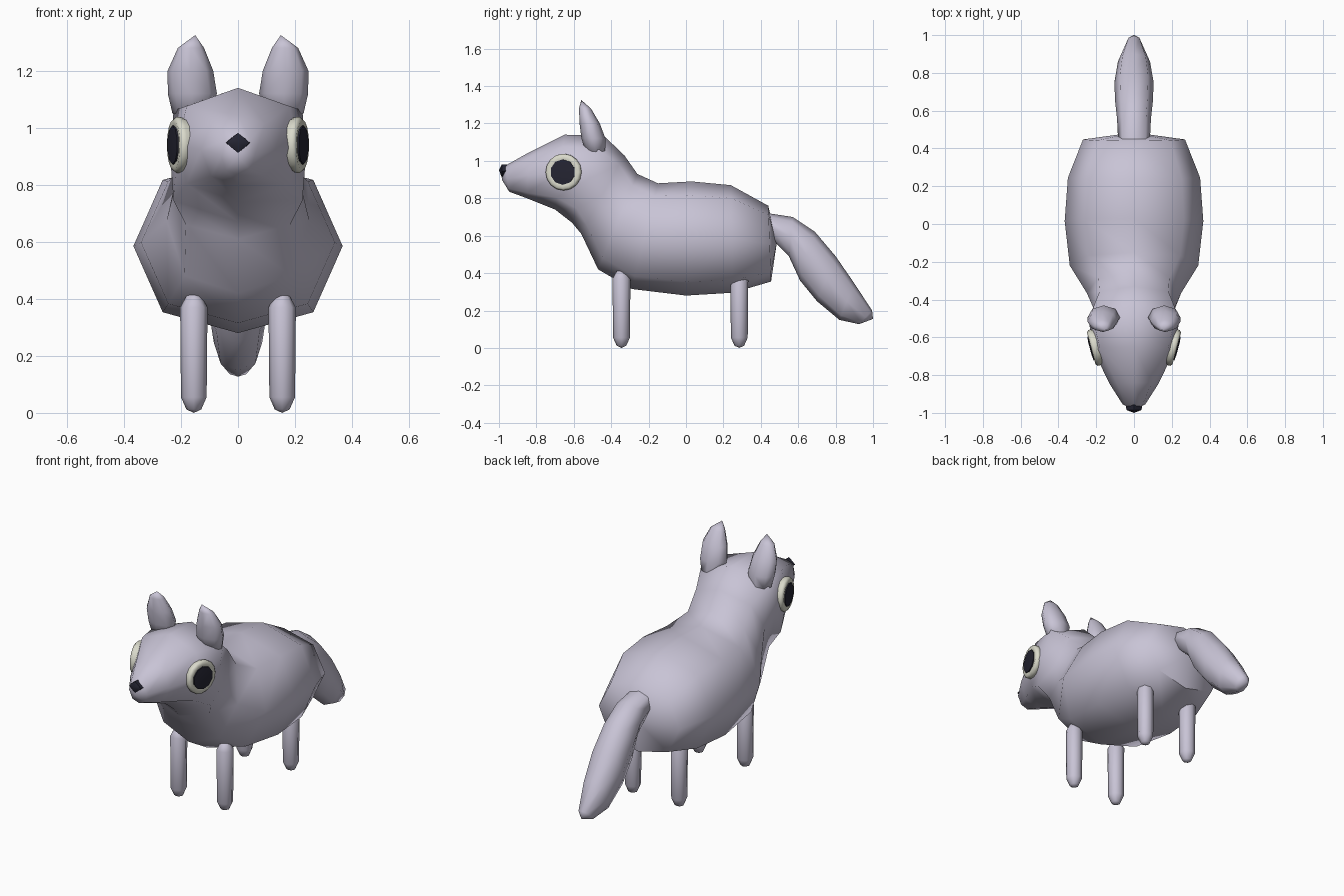
import bpy, bmesh, math
from mathutils import Vector, Matrix

if "Cube" in bpy.data.objects:
    bpy.data.objects.remove(bpy.data.objects["Cube"])


def material(name, rgb):
    m = bpy.data.materials.new(name)
    m.diffuse_color = (*rgb, 1)
    m.use_nodes = True
    m.node_tree.nodes["Principled BSDF"].inputs["Base Color"].default_value = m.diffuse_color
    return m


FUR = material("lavender grey fur", (0.58, 0.55, 0.67))
WHITE = material("eye cream", (0.70, 0.70, 0.60))
DARK = material("dark navy", (0.018, 0.018, 0.032))


def finish(bm, name, mat, angle=65, mirror=False):
    """Turn a bmesh into a smooth object, optionally mirrored in x."""
    bmesh.ops.recalc_face_normals(bm, faces=bm.faces)
    me = bpy.data.meshes.new(name)
    bm.to_mesh(me)
    bm.free()
    ob = bpy.data.objects.new(name, me)
    bpy.context.collection.objects.link(ob)
    me.materials.append(mat)
    if mirror:
        ob.modifiers.new("mirror", "MIRROR").use_mirror_merge = False
    bpy.ops.object.select_all(action="DESELECT")
    ob.select_set(True)
    bpy.context.view_layer.objects.active = ob
    bpy.ops.object.shade_smooth_by_angle(angle=math.radians(angle))
    return ob


def loft(name, rings, start, end, mat=FUR, **kw):
    """Skin a list of point rings and close both ends with a fan to a point."""
    bm = bmesh.new()
    loops = [[bm.verts.new(p) for p in r] for r in rings]
    n = len(loops[0])
    for a, b in zip(loops, loops[1:]):
        for i in range(n):
            j = (i + 1) % n
            bm.faces.new((a[i], a[j], b[j], b[i]))
    for loop, tip in ((loops[0], start), (loops[-1], end)):
        c = bm.verts.new(tip)
        for i in range(n):
            bm.faces.new((loop[i], loop[(i + 1) % n], c))
    return finish(bm, name, mat, **kw)


def section(top, bottom, w, dx=0.72, dz=0.76):
    """Eight-sided slice between a top and a bottom (y, z) point, half width w."""
    t, b = Vector((0, *top)), Vector((0, *bottom))
    mid, half = (t + b) / 2, (t - b) / 2
    shape = [(0, 1), (dx, dz), (1, 0), (dx, -dz), (0, -1), (-dx, -dz), (-1, 0), (-dx, dz)]
    return [mid + half * v + Vector((w * u, 0, 0)) for u, v in shape]


def ellipse(x, y, z, rx, ry, n=8):
    """Horizontal ring."""
    return [(x + rx * math.cos(math.tau * i / n), y + ry * math.sin(math.tau * i / n), z)
            for i in range(n)]


# Body, neck and head in one skin, from rump to muzzle
loft("body_and_head", [
    section((0.44, 0.76), (0.455, 0.355), 0.27),
    section((0.24, 0.87), (0.25, 0.295), 0.35),
    section((0.03, 0.89), (0.0, 0.28), 0.367),
    section((-0.15, 0.88), (-0.29, 0.315), 0.34),
    section((-0.26, 0.93), (-0.47, 0.42), 0.25, 0.75),
    section((-0.33, 1.03), (-0.56, 0.61), 0.215, 0.85),
    section((-0.44, 1.135), (-0.61, 0.67), 0.238, 0.95, 0.68),
    section((-0.65, 1.14), (-0.70, 0.74), 0.212, 0.85, 0.68),
    section((-0.84, 1.045), (-0.85, 0.80), 0.13),
    section((-0.965, 0.975), (-0.945, 0.835), 0.06),
], (0, 0.485, 0.56), (0, -0.985, 0.90))

# Drooping tail
loft("tail", [
    section((0.44, 0.72), (0.48, 0.56), 0.085),
    section((0.57, 0.70), (0.55, 0.49), 0.09),
    section((0.69, 0.62), (0.61, 0.36), 0.10),
    section((0.80, 0.49), (0.70, 0.25), 0.104),
    section((0.90, 0.345), (0.82, 0.15), 0.085),
    section((0.995, 0.20), (0.925, 0.127), 0.04),
], (0, 0.42, 0.64), (0, 1.0, 0.155))

# Ears
loft("ears", [
    ellipse(0.165, -0.485, 1.05, 0.065, 0.053),
    ellipse(0.160, -0.495, 1.12, 0.086, 0.064),
    ellipse(0.167, -0.515, 1.20, 0.080, 0.054),
    ellipse(0.165, -0.540, 1.28, 0.046, 0.032),
], (0.165, -0.485, 1.03), (0.15, -0.56, 1.325), mirror=True)

# Four slim legs
for part, y in (("front_legs", -0.345), ("back_legs", 0.285)):
    loft(part, [
        ellipse(0.155, y, 0.012, 0.026, 0.026),
        ellipse(0.155, y, 0.055, 0.045, 0.045),
        ellipse(0.155, y, 0.37, 0.048, 0.048),
        ellipse(0.155, y, 0.41, 0.026, 0.026),
    ], (0.155, y, 0.0), (0.155, y, 0.42), mirror=True)

# Nose: wide on top, pointed below
loft("nose", [
    section((-0.94, 0.98), (-0.94, 0.915), 0.045, 0.65, 0.4),
    section((-0.985, 0.982), (-0.985, 0.912), 0.040, 0.65, 0.4),
], (0, -0.92, 0.95), (0, -1.0, 0.95), DARK, angle=40)


def eye_part(name, profile, mat, sides, angle):
    """Turned disc from (radius, height) pairs, facing sideways and a little forward."""
    place = (Matrix.Translation((0.213, -0.655, 0.94)) @ Matrix.Rotation(math.radians(-15), 4, "Z")
             @ Matrix.Rotation(math.radians(90), 4, "Y"))
    rings = [[place @ Vector(p) for p in ellipse(0, 0, h, r, r, sides)] for r, h in profile]
    tips = [place @ Vector((0, 0, profile[i][1])) for i in (0, -1)]
    loft(name, rings, tips[0], tips[1], mat, angle=angle, mirror=True)


# Eyes: rounded cream rim with a dark pupil plate
eye_part("eye_rims", [(0.088, -0.04), (0.098, -0.01), (0.098, 0.004), (0.088, 0.014),
                      (0.072, 0.012)], WHITE, 16, 60)
eye_part("pupils", [(0.068, 0.012), (0.068, 0.018), (0.035, 0.021)], DARK, 10, 40)
